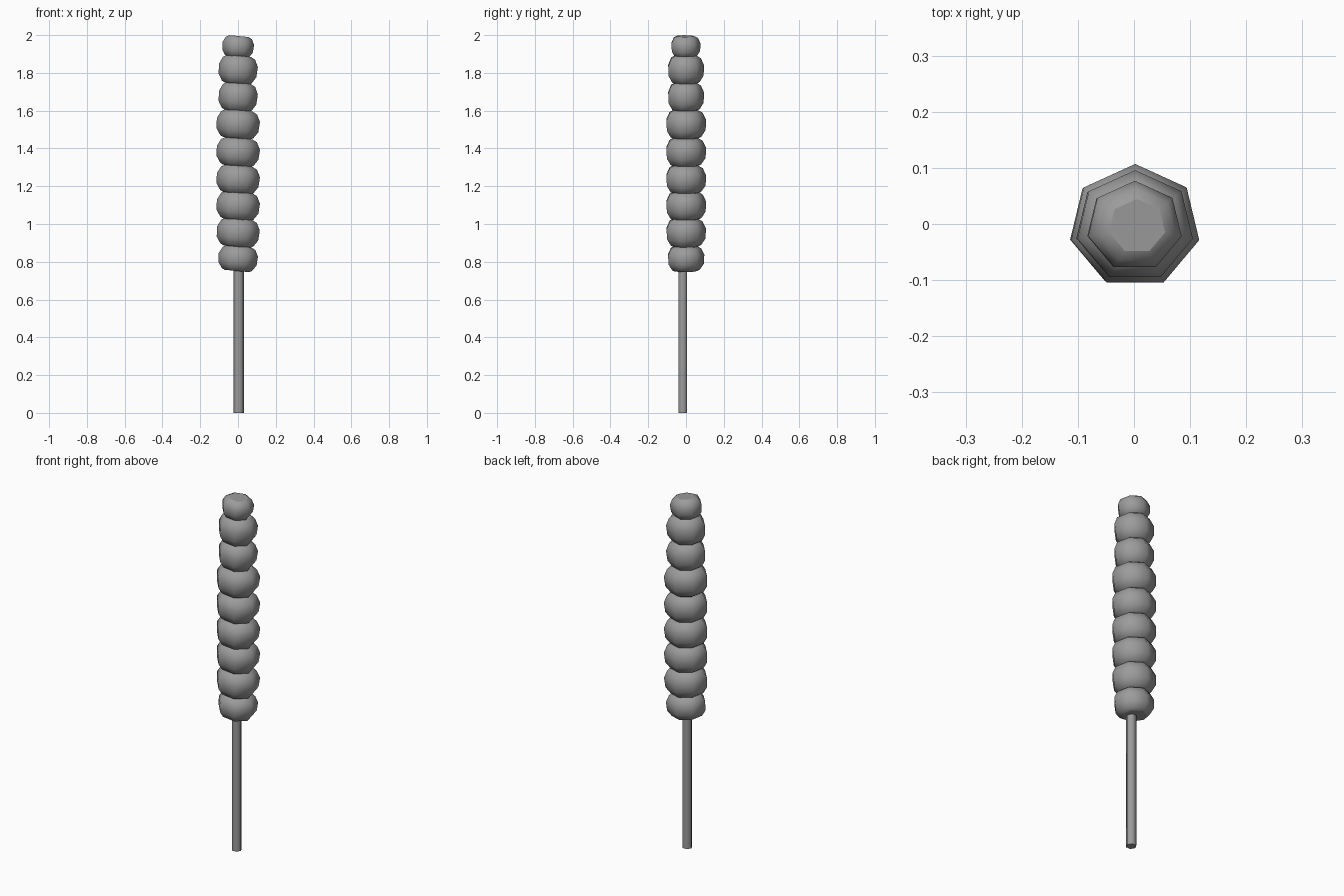
import bpy, bmesh
from math import sin, cos, pi, radians
from mathutils import Matrix

if "Cube" in bpy.data.objects:
    bpy.data.objects.remove(bpy.data.objects["Cube"])

grey = bpy.data.materials.new("dark_grey")
grey.diffuse_color = (0.33, 0.33, 0.33, 1)
grey.use_nodes = True
grey.node_tree.nodes["Principled BSDF"].inputs["Base Color"].default_value = grey.diffuse_color


def lathe(name, profile, sides, phase, matrix):
    """Closed low-poly solid from (radius, z) rings; caps at both ends."""
    bm = bmesh.new()
    rings = []
    for r, z in profile:
        rings.append([bm.verts.new((r * cos(phase + 2 * pi * i / sides),
                                    r * sin(phase + 2 * pi * i / sides), z))
                      for i in range(sides)])
    for a, b in zip(rings, rings[1:]):
        for i in range(sides):
            j = (i + 1) % sides
            bm.faces.new((a[i], a[j], b[j], b[i])).smooth = True
    bm.faces.new(rings[0][::-1])
    bm.faces.new(rings[-1])
    bm.transform(matrix)
    me = bpy.data.meshes.new(name)
    bm.to_mesh(me)
    bm.free()
    me.materials.append(grey)
    ob = bpy.data.objects.new(name, me)
    bpy.context.collection.objects.link(ob)
    return ob


# Stacked seven-sided lumps: (centre height, radius, half height)
lumps = [(0.817, 0.101, 0.066), (0.954, 0.110, 0.074), (1.096, 0.111, 0.074),
         (1.236, 0.111, 0.074), (1.381, 0.111, 0.074), (1.528, 0.111, 0.075),
         (1.673, 0.100, 0.074), (1.817, 0.100, 0.074), (1.939, 0.081, 0.056)]
for n, (z, r, h) in enumerate(lumps):
    profile = [(0.62 * r, -h), (0.77 * r, -0.88 * h), (0.97 * r, -0.42 * h),
               (r, 0.30 * h), (0.83 * r, 0.82 * h), (0.60 * r, h)]
    m = (Matrix.Translation((0, -0.004, z)) @ Matrix.Rotation(radians(5.5), 4, 'Y')
         @ Matrix.Diagonal((1.06, 1, 1, 1)))
    lathe(f"candy_lump_{n + 1}", profile, 7, pi / 2, m)

# Six-sided stick
lathe("stick", [(0.027, 0), (0.027, 0.80)], 6, 0,
      Matrix.Translation((0.004, -0.017, 0)))
